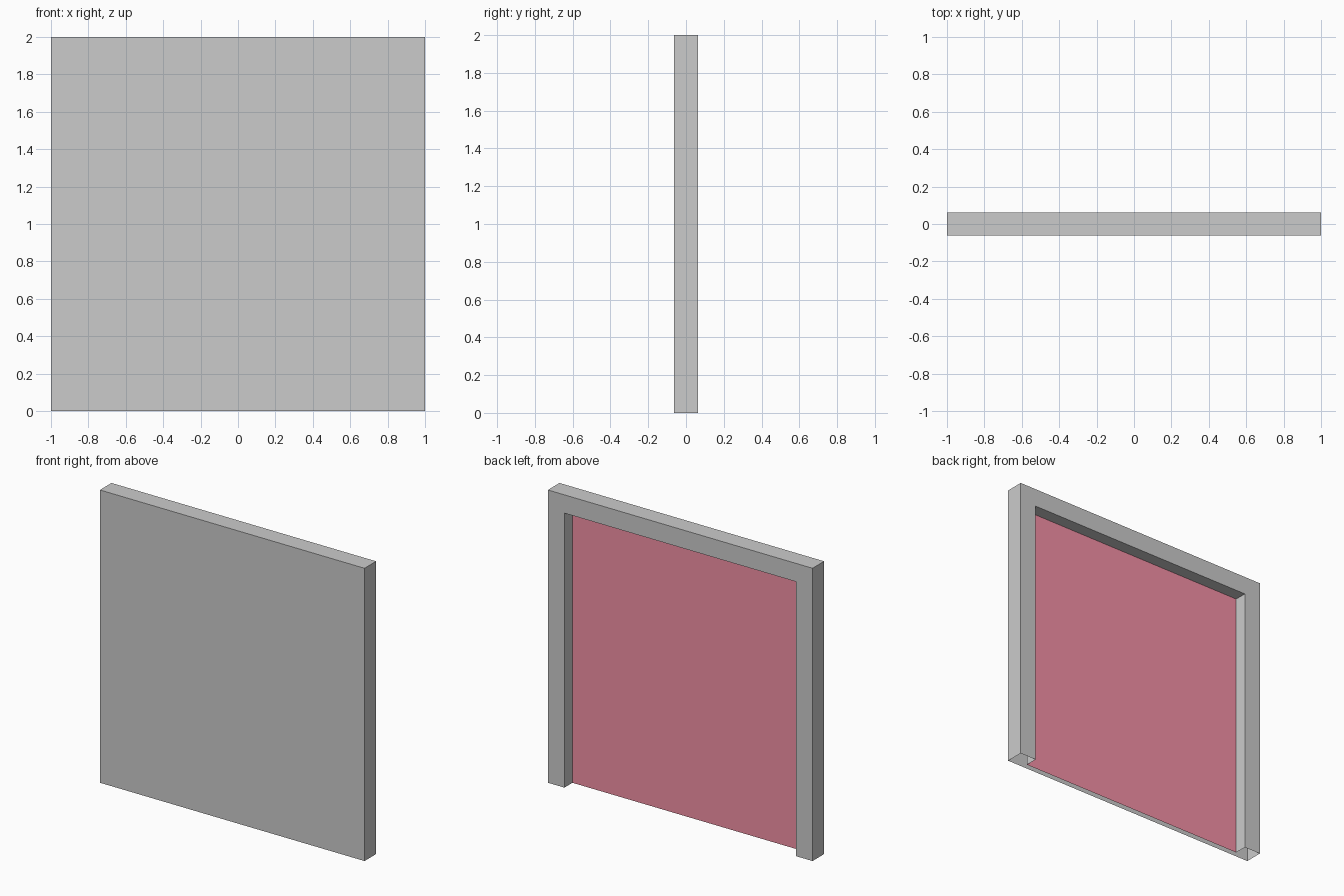
import bpy
import bmesh

if "Cube" in bpy.data.objects:
    bpy.data.objects.remove(bpy.data.objects["Cube"])

FRONT, BACK, FLOOR = -0.0625, 0.0625, -0.024   # y of front face, back rim, recess floor
OUTER = (1.0, 2.0)                             # half width, height
INNER = (0.875, 1.875)


def arch(bm, size, y):
    """Upside-down U path, from bottom left over the top to bottom right."""
    w, h = size
    return [bm.verts.new((x, y, z)) for x, z in ((-w, 0), (-w, h), (w, h), (w, 0))]


def finish(bm, name):
    mesh = bpy.data.meshes.new(name)
    bm.to_mesh(mesh)
    bm.free()
    obj = bpy.data.objects.new(name, mesh)
    bpy.context.collection.objects.link(obj)
    return obj


# Frame shell: front face, outer edges, back rim and recess walls (open underneath)
bm = bmesh.new()
rings = [arch(bm, OUTER, FRONT), arch(bm, OUTER, BACK),
         arch(bm, INNER, BACK), arch(bm, INNER, FLOOR)]
bm.faces.new(rings[0][::-1])
for a, b in zip(rings, rings[1:]):
    for i in range(3):
        bm.faces.new((a[i], a[i + 1], b[i + 1], b[i]))
finish(bm, "frame_shell")

# Red panel at the bottom of the recess
bm = bmesh.new()
bm.faces.new(arch(bm, INNER, FLOOR))
panel = finish(bm, "recessed_panel")
red = bpy.data.materials.new("red")
red.diffuse_color = (0.9, 0.28, 0.38, 1)
red.use_nodes = True
red.node_tree.nodes["Principled BSDF"].inputs["Base Color"].default_value = red.diffuse_color
panel.data.materials.append(red)
